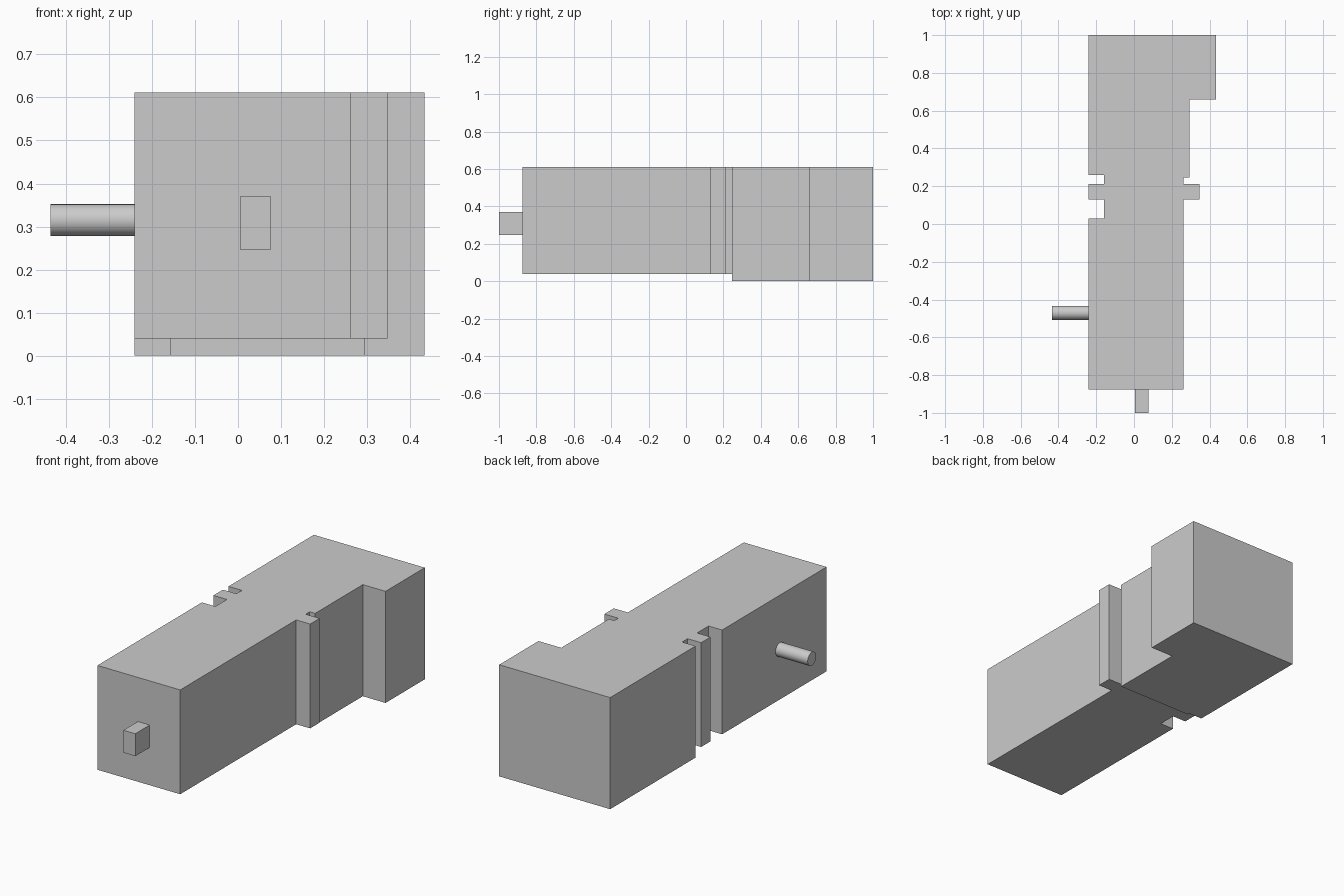
import bpy
import math
from mathutils import Vector

cube = bpy.data.objects.get("Cube")
if cube:
    bpy.data.objects.remove(cube, do_unlink=True)

# Single plain grey
grey = bpy.data.materials.new("plain_grey")
grey.use_nodes = True
colour = (0.6, 0.6, 0.6, 1.0)
grey.diffuse_color = colour
grey.node_tree.nodes["Principled BSDF"].inputs["Base Color"].default_value = colour


def prism(name, outline, z0, z1):
    """Extrude a counter-clockwise plan outline from z0 to z1."""
    n = len(outline)
    verts = [(x, y, z) for z in (z0, z1) for x, y in outline]
    faces = [tuple(reversed(range(n))), tuple(range(n, 2 * n))]
    faces += [(i, (i + 1) % n, n + (i + 1) % n, n + i) for i in range(n)]
    mesh = bpy.data.meshes.new(name)
    mesh.from_pydata(verts, [], faces)
    mesh.materials.append(grey)
    obj = bpy.data.objects.new(name, mesh)
    bpy.context.collection.objects.link(obj)
    return obj


def box(name, x0, x1, y0, y1, z0, z1):
    return prism(name, [(x0, y0), (x1, y0), (x1, y1), (x0, y1)], z0, z1)


LEFT, NOTCH, FRONT, STEP = -0.24, -0.158, -0.875, 0.247
TAB0, TAB1 = 0.13, 0.212

# Main body: long block, side rib, notches and wide rear end
right_side = [(0.262, FRONT), (0.262, TAB0), (0.347, TAB0), (0.347, TAB1),
              (0.262, TAB1), (0.262, STEP), (0.295, STEP), (0.295, 0.66),
              (0.433, 0.66), (0.433, 1.0)]
left_side = [(LEFT, 1.0), (LEFT, 0.26), (NOTCH, 0.26), (NOTCH, TAB1),
             (LEFT, TAB1), (LEFT, TAB0), (NOTCH, TAB0), (NOTCH, 0.03),
             (LEFT, 0.03), (LEFT, FRONT)]
body = prism("body", right_side + left_side, 0.0, 0.612)

# Raise the underside of the front part
cutter = box("underside_cutter", -0.6, 0.6, -1.2, STEP, -0.2, 0.04)
cutter.hide_render = True
cutter.hide_viewport = True
cutter.display_type = 'WIRE'
cut = body.modifiers.new("raised_underside", 'BOOLEAN')
cut.operation = 'DIFFERENCE'
cut.solver = 'EXACT'
cut.object = cutter
bpy.context.view_layer.update()
depsgraph = bpy.context.evaluated_depsgraph_get()
finished = bpy.data.meshes.new_from_object(body.evaluated_get(depsgraph))
body.modifiers.clear()
body.data = finished
bpy.data.objects.remove(cutter, do_unlink=True)

# Square peg on the front
box("front_peg", 0.005, 0.077, -1.0, FRONT, 0.247, 0.37)

# Round pin on the side
start, end = Vector((-0.435, -0.47, 0.315)), Vector((LEFT, -0.47, 0.315))
bpy.ops.mesh.primitive_cylinder_add(
    vertices=48, radius=0.037, depth=(end - start).length,
    location=(start + end) / 2, rotation=(0, math.pi / 2, 0))
pin = bpy.context.object
pin.name = "side_pin"
pin.data.materials.append(grey)
bpy.ops.object.shade_smooth_by_angle(angle=math.radians(30))
